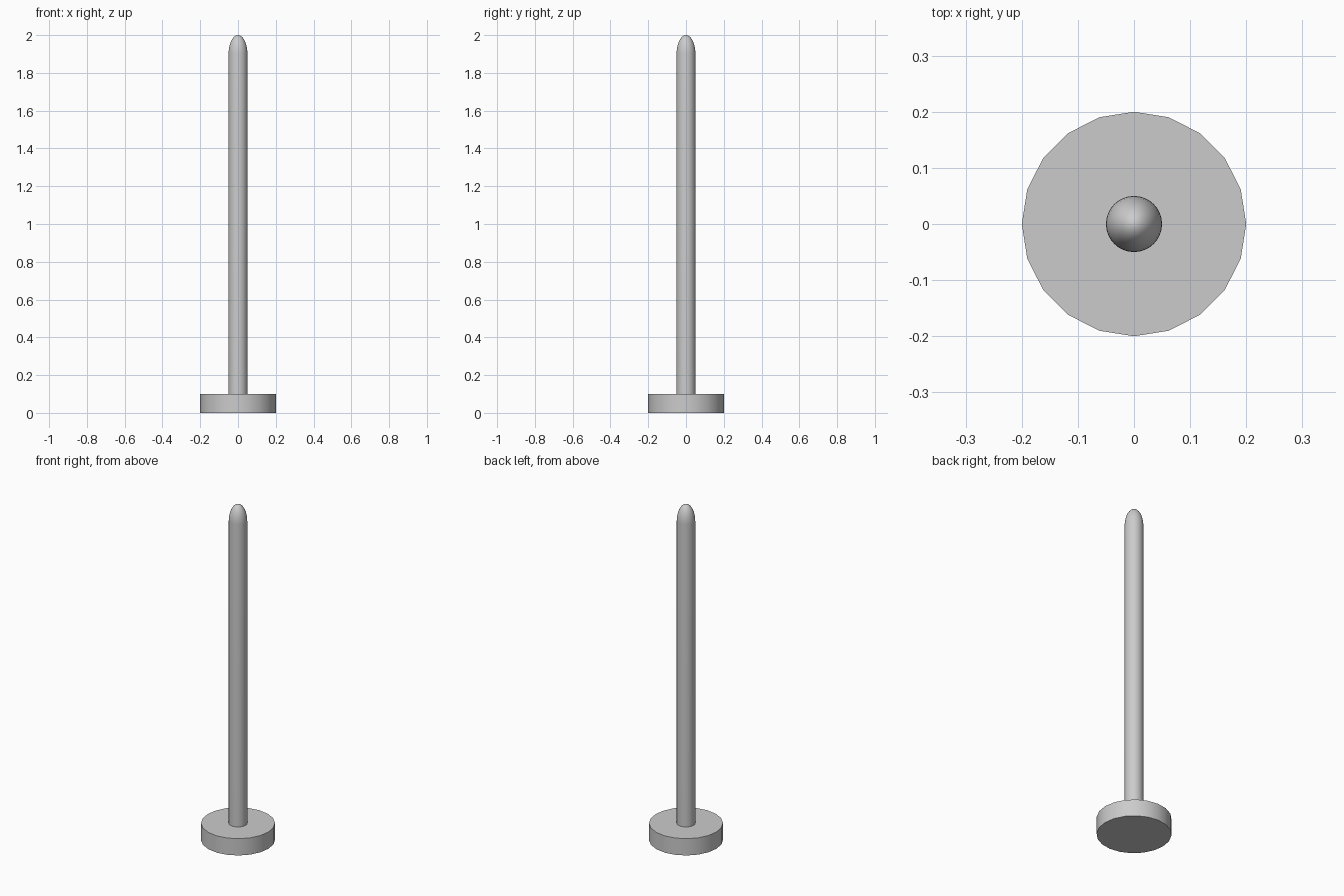
import bpy
import math

cube = bpy.data.objects.get("Cube")
if cube:
    bpy.data.objects.remove(cube, do_unlink=True)

# Single grey material
grey = bpy.data.materials.new("plain grey")
grey.use_nodes = True
colour = (0.6, 0.6, 0.6, 1)
grey.diffuse_color = colour
grey.node_tree.nodes["Principled BSDF"].inputs["Base Color"].default_value = colour


def lathe(name, profile, sides):
    """Revolve an (radius, height) profile; zero radius makes a pole."""
    verts, faces, rings = [], [], []
    for r, z in profile:
        count = sides if r > 1e-5 else 1
        rings.append([len(verts) + i for i in range(count)])
        for i in range(count):
            a = math.tau * i / sides
            verts.append((r * math.cos(a), r * math.sin(a), z))
    for low, high in zip(rings, rings[1:]):
        for i in range(sides):
            j = (i + 1) % sides
            if len(high) == 1:
                faces.append((low[i], low[j], high[0]))
            else:
                faces.append((low[i], low[j], high[j], high[i]))
    # Close flat ends
    faces.append(rings[0][::-1])
    if len(rings[-1]) > 1:
        faces.append(rings[-1])
    mesh = bpy.data.meshes.new(name)
    mesh.from_pydata(verts, [], faces)
    mesh.materials.append(grey)
    obj = bpy.data.objects.new(name, mesh)
    bpy.context.collection.objects.link(obj)
    bpy.ops.object.select_all(action="DESELECT")
    obj.select_set(True)
    bpy.context.view_layer.objects.active = obj
    bpy.ops.object.shade_smooth_by_angle(angle=math.radians(40))
    return obj


# Round foot
lathe("base", [(0.2, 0), (0.2, 0.1)], 20)

# Slim rod with an elongated domed tip
STEPS = 10
dome = [(0.05 * math.cos(t), 1.9 + 0.1 * math.sin(t))
        for t in (math.pi / 2 * i / STEPS for i in range(STEPS + 1))]
lathe("rod", [(0.05, 0.1)] + dome, 32)
